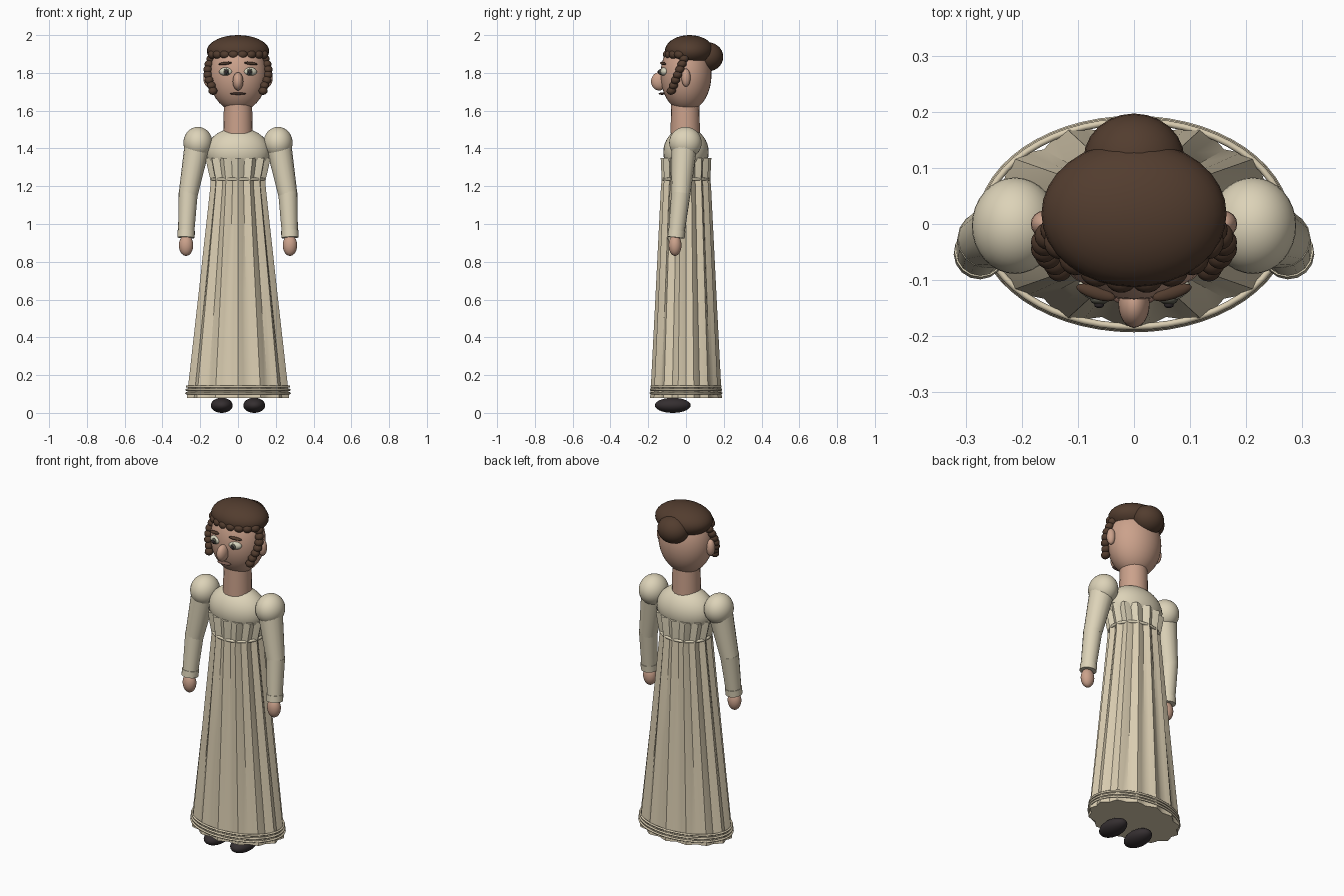
import bpy, bmesh, math
from mathutils import Vector

if "Cube" in bpy.data.objects:
    bpy.data.objects.remove(bpy.data.objects["Cube"])


def mat(name, rgb):
    m = bpy.data.materials.new(name)
    m.diffuse_color = (*rgb, 1)
    m.use_nodes = True
    m.node_tree.nodes["Principled BSDF"].inputs["Base Color"].default_value = m.diffuse_color
    return m


CREAM = mat("cream cloth", (0.72, 0.65, 0.48))
SKIRT = mat("warm cream cloth", (0.70, 0.61, 0.44))
SKIN = mat("skin", (0.60, 0.36, 0.26))
HAIR = mat("brown hair", (0.085, 0.046, 0.028))
SHOE = mat("black leather", (0.035, 0.028, 0.03))
WHITE = mat("eye white", (0.66, 0.64, 0.50))
IRIS = mat("grey iris", (0.10, 0.10, 0.075))
LIP = mat("lip line", (0.20, 0.11, 0.085))


def finish(name, bm, material, angle=40):
    bmesh.ops.recalc_face_normals(bm, faces=bm.faces)
    me = bpy.data.meshes.new(name)
    bm.to_mesh(me)
    bm.free()
    ob = bpy.data.objects.new(name, me)
    bpy.context.collection.objects.link(ob)
    me.materials.append(material)
    bpy.ops.object.select_all(action='DESELECT')
    ob.select_set(True)
    bpy.context.view_layer.objects.active = ob
    bpy.ops.object.shade_smooth_by_angle(angle=math.radians(angle))
    return ob


def ball(name, c, r, material, rot=(0, 0, 0), seg=24):
    bm = bmesh.new()
    bmesh.ops.create_uvsphere(bm, u_segments=seg, v_segments=seg // 2 + 2, radius=1)
    bmesh.ops.scale(bm, vec=r, verts=bm.verts)
    ob = finish(name, bm, material)
    ob.location, ob.rotation_euler = c, rot
    return ob


def limb(name, a, b, ra, rb, material, seg=16):
    a, b = Vector(a), Vector(b)
    bm = bmesh.new()
    bmesh.ops.create_cone(bm, cap_ends=True, segments=seg, radius1=ra, radius2=rb,
                          depth=(b - a).length)
    ob = finish(name, bm, material)
    ob.location = (a + b) / 2
    ob.rotation_euler = (b - a).to_track_quat('Z', 'Y').to_euler()
    return ob


def loft(name, levels, material, folds, per_fold=4):
    """Closed fluted body; each level is (z, rx, ry, fold depth)."""
    n = folds * per_fold
    bm = bmesh.new()
    rings = []
    for z, rx, ry, d in levels:
        ring = []
        for i in range(n):
            t = 2 * math.pi * i / n
            k = d * math.cos(folds * t)
            ring.append(bm.verts.new(((rx + k) * math.sin(t), -(ry + k) * math.cos(t), z)))
        rings.append(ring)
    for lo, hi in zip(rings, rings[1:]):
        for i in range(n):
            bm.faces.new((lo[i], lo[(i + 1) % n], hi[(i + 1) % n], hi[i]))
    bm.faces.new(rings[0])
    bm.faces.new(rings[-1])
    return finish(name, bm, material)


def band(name, z, rx, ry, thick, material, n=56, m=8):
    """Elliptical cord around the dress."""
    bm = bmesh.new()
    rings = []
    for i in range(n):
        t = 2 * math.pi * i / n
        rings.append([bm.verts.new(((rx + thick * math.cos(u)) * math.cos(t),
                                    (ry + thick * math.cos(u)) * math.sin(t),
                                    z + thick * math.sin(u)))
                      for u in (2 * math.pi * j / m for j in range(m))])
    for i in range(n):
        p, q = rings[i], rings[(i + 1) % n]
        for j in range(m):
            bm.faces.new((p[j], q[j], q[(j + 1) % m], p[(j + 1) % m]))
    return finish(name, bm, material, 60)


# Dress
loft("skirt", [(0.08, 0.268, 0.180, 0.010), (0.14, 0.261, 0.176, 0.010),
               (0.65, 0.202, 0.150, 0.010), (1.19, 0.142, 0.124, 0.009),
               (1.25, 0.138, 0.119, 0.009)], SKIRT, 14)
loft("gathered_bodice", [(1.23, 0.140, 0.119, 0.009), (1.30, 0.156, 0.122, 0.010),
                         (1.35, 0.166, 0.123, 0.011)], CREAM, 14)
ball("bodice_yoke", (0, 0, 1.38), (0.17, 0.12, 0.13), CREAM, seg=32)
band("waist_cord", 1.237, 0.140, 0.119, 0.008, CREAM)
for i in range(3):
    z = 0.104 + 0.018 * i
    band(f"hem_cord_{i + 1}", z, 0.274 - 0.002 * i, 0.187 - 0.002 * i, 0.006, SKIRT)

# Neck, head and hair mass
limb("neck", (0, -0.004, 1.48), (0, -0.004, 1.66), 0.078, 0.074, SKIN, 20)
ball("head", (0, 0, 1.79), (0.153, 0.135, 0.195), SKIN, seg=32)
ball("hair_cap", (0, 0.018, 1.915), (0.165, 0.130, 0.085), HAIR, seg=32)
ball("hair_bun", (0, 0.115, 1.885), (0.09, 0.082, 0.077), HAIR)

# Front row of curls
for i in range(8):
    t = math.radians(-63 + 18 * i)
    ball(f"fringe_curl_{i + 1}", (0.152 * math.sin(t), 0.018 - 0.118 * math.cos(t), 1.897),
         (0.028, 0.024, 0.023), HAIR, (0, 0, t), 16)

# Nose and mouth
ball("nose", (0, -0.142, 1.755), (0.028, 0.043, 0.048), SKIN)
ball("mouth", (0, -0.127, 1.69), (0.043, 0.018, 0.006), LIP, seg=16)

for s, side in ((-1, "left"), (1, "right")):
    # Face details
    ball(f"{side}_eye", (s * 0.065, -0.117, 1.807), (0.036, 0.020, 0.022), WHITE,
         (0, 0, s * 0.25))
    ball(f"{side}_iris", (s * 0.062, -0.135, 1.805), (0.016, 0.009, 0.017), IRIS, seg=16)
    ball(f"{side}_pupil", (s * 0.062, -0.144, 1.805), (0.009, 0.006, 0.010), SHOE, seg=12)
    ball(f"{side}_eyebrow", (s * 0.068, -0.122, 1.850), (0.037, 0.012, 0.008), HAIR,
         (0, s * 0.12, s * 0.3), 16)
    ball(f"{side}_ear", (s * 0.160, 0.0, 1.775), (0.024, 0.024, 0.048), SKIN, seg=16)

    # Hanging side curls
    for i in range(7):
        k = i / 6
        x = 0.143 + 0.022 * math.sin(math.pi * min(1, k * 1.1)) - 0.010 * k
        ball(f"{side}_side_curl_{i + 1}", (s * x, -0.010 - 0.068 * k, 1.875 - 0.170 * k),
             (0.024, 0.025, 0.021), HAIR, (0.3, 0, 0), 16)

    # Puffed sleeve, arm and hand
    elbow, wrist = (s * 0.265, -0.028, 1.15), (s * 0.275, -0.052, 0.94)
    ball(f"{side}_puff_sleeve", (s * 0.212, -0.003, 1.43), (0.077, 0.086, 0.084), CREAM, seg=32)
    limb(f"{side}_upper_sleeve", elbow, (s * 0.215, -0.008, 1.42), 0.050, 0.068, CREAM)
    limb(f"{side}_lower_sleeve", wrist, (s * 0.264, -0.027, 1.165), 0.042, 0.051, CREAM)
    limb(f"{side}_cuff", (s * 0.2755, -0.053, 0.928), (s * 0.274, -0.049, 0.965),
         0.046, 0.046, CREAM)
    ball(f"{side}_hand", (s * 0.275, -0.058, 0.887), (0.038, 0.034, 0.056), SKIN)

    # Shoe
    ball(f"{side}_shoe", (s * 0.086, -0.070, 0.040), (0.058, 0.095, 0.040), SHOE)
